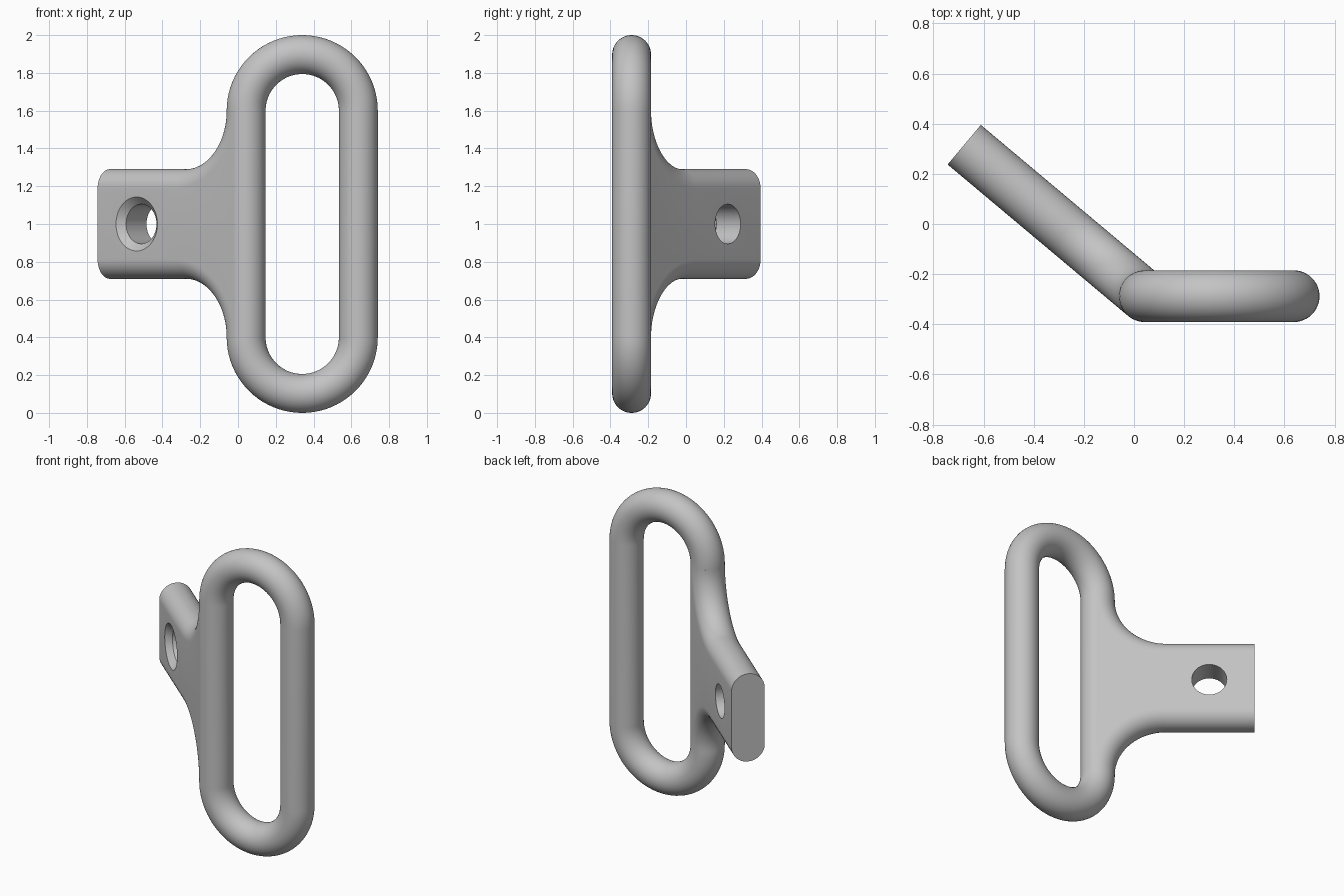
import bpy, bmesh
from math import sin, cos, pi, radians
from mathutils import Vector

cube = bpy.data.objects.get("Cube")
if cube:
    bpy.data.objects.remove(cube)

R = 0.103            # bar radius, also half the tab thickness
BEND = 0.297         # centreline radius of the ring ends
STRAIGHT = 0.6       # half length of the straight ring sides
FILLET = 0.4125      # centreline radius of the tab flare
LENGTH = 0.94        # tab length from the ring bar
HOLE_AT = 0.67       # hole position along the tab
ROOT = Vector((0.043, -0.288, 1.0))
ANGLE = radians(40)
ALONG = Vector((-cos(ANGLE), sin(ANGLE), 0))
NORMAL = Vector((sin(ANGLE), cos(ANGLE), 0))
UP = Vector((0, 0, 1))

steel = bpy.data.materials.new("plain grey")
steel.use_nodes = True
grey = (0.55, 0.55, 0.55, 1)
steel.diffuse_color = grey
steel.node_tree.nodes["Principled BSDF"].inputs["Base Color"].default_value = grey


def loft(name, loops, cyclic=False, caps=()):
    """Skin closed loops; caps lists (loop number, point numbers) to fill."""
    bm = bmesh.new()
    rows = [[bm.verts.new(p) for p in loop] for loop in loops]
    n = len(rows[0])
    pairs = list(zip(rows, rows[1:])) + ([(rows[-1], rows[0])] if cyclic else [])
    for a, b in pairs:
        for i in range(n):
            j = (i + 1) % n
            bm.faces.new((a[i], a[j], b[j], b[i]))
    for row, points in caps:
        bm.faces.new([rows[row][i] for i in points])
    bmesh.ops.recalc_face_normals(bm, faces=bm.faces)
    mesh = bpy.data.meshes.new(name)
    bm.to_mesh(mesh)
    bm.free()
    obj = bpy.data.objects.new(name, mesh)
    bpy.context.collection.objects.link(obj)
    mesh.materials.append(steel)
    return obj


def circle(centre, a, b, radius, count):
    turns = [2 * pi * i / count for i in range(count)]
    return [centre + radius * (cos(t) * a + sin(t) * b) for t in turns]


# Long ring: round bar swept round a stadium path
middle = ROOT + Vector((BEND, 0, 0))
loops = []
for side in (1, -1):
    for i in range(41):
        t = pi * i / 40
        out = side * Vector((cos(t), 0, sin(t)))
        centre = middle + side * STRAIGHT * UP + BEND * out
        loops.append(circle(centre, out, Vector((0, 1, 0)), R, 48))
ring = loft("long_ring", loops, cyclic=True)

# Angled tab: flared outline with fully rounded edges and a flat end
path = []
for i in range(33):
    t = pi / 2 * i / 32
    path.append((FILLET * (1 - cos(t)), STRAIGHT - FILLET * sin(t), cos(t), sin(t)))
path.append((LENGTH, STRAIGHT - FILLET, 0, 1))
ARC = 24
loops = []
for u, z, nu, nz in path:
    loop = []
    for side in (1, -1):
        for i in range(ARC + 1):
            f = side * (pi / 2 - pi * i / ARC)
            edge = nu * ALONG + side * nz * UP
            loop.append(ROOT + u * ALONG + side * z * UP
                        + R * (cos(f) * edge + sin(f) * NORMAL))
    loops.append(loop)
last = 2 * ARC + 1
tab = loft("angled_tab", loops, caps=[
    (0, range(ARC + 1)), (0, range(ARC + 1, last + 1)),
    (0, (0, ARC, ARC + 1, last)), (-1, range(last + 1))])

# Screw hole, countersunk on the front
axis = ROOT + HOLE_AT * ALONG
profile = [(-R - 0.04, 0.183), (-R + 0.038, 0.105), (0.2, 0.105)]
cutter = loft("hole_cutter",
              [circle(axis + t * NORMAL, ALONG, UP, r, 64) for t, r in profile],
              caps=[(0, range(64)), (-1, range(64))])
cutter.hide_render = True
cut = tab.modifiers.new("screw_hole", "BOOLEAN")
cut.operation = "DIFFERENCE"
cut.solver = "EXACT"
cut.object = cutter
bpy.context.view_layer.objects.active = tab
bpy.ops.object.modifier_apply(modifier=cut.name)
bpy.data.objects.remove(cutter)

# Smooth rounds, crisp hole and end edges
bpy.ops.object.select_all(action="DESELECT")
for obj in (ring, tab):
    obj.select_set(True)
bpy.ops.object.shade_smooth_by_angle(angle=radians(30))
